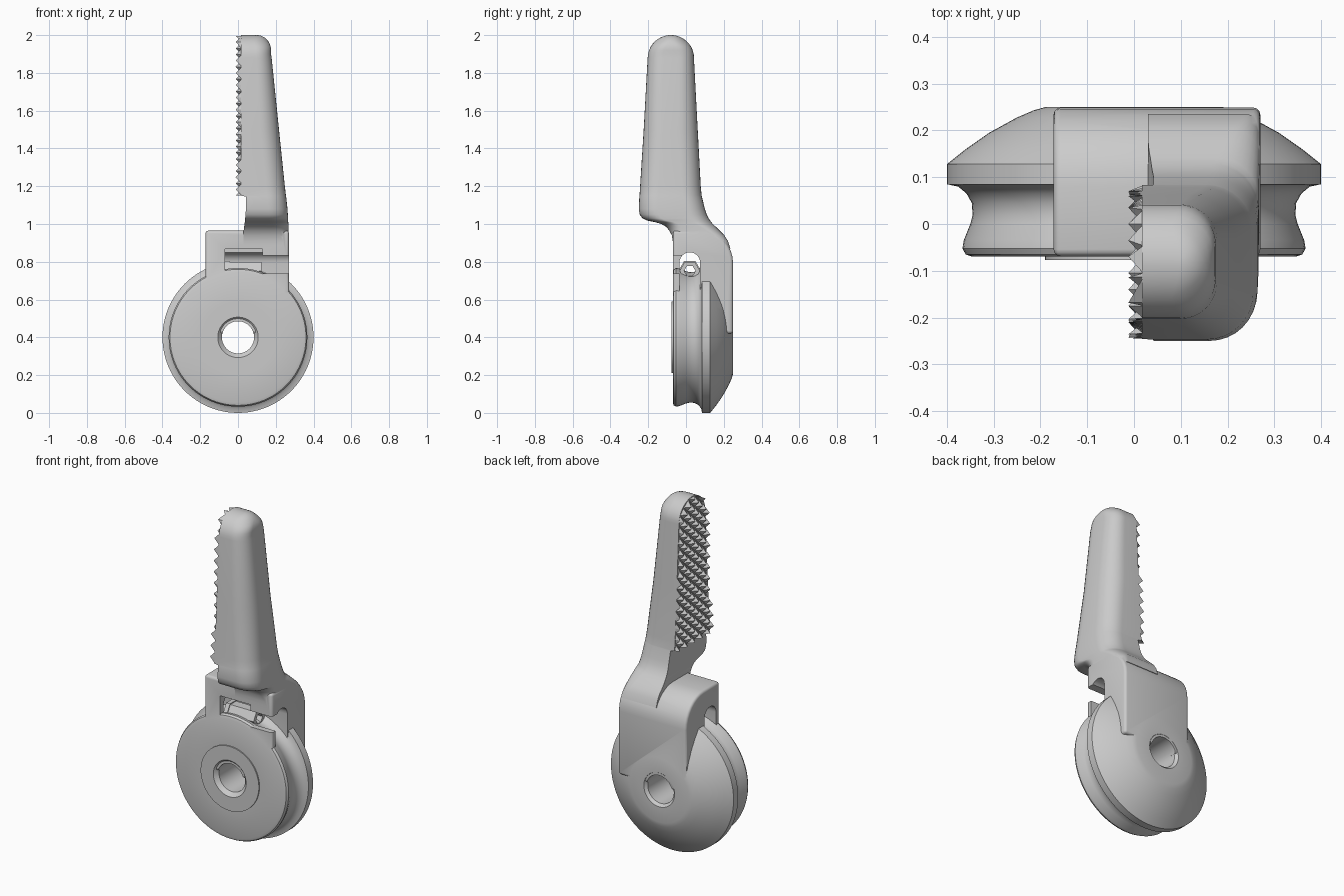
import bpy, bmesh
from math import sin, cos, pi, radians

if "Cube" in bpy.data.objects:
    bpy.data.objects.remove(bpy.data.objects["Cube"])


def make(name, verts, faces):
    me = bpy.data.meshes.new(name)
    me.from_pydata(verts, [], faces)
    bm = bmesh.new()
    bm.from_mesh(me)
    bmesh.ops.recalc_face_normals(bm, faces=bm.faces)
    bm.to_mesh(me)
    bm.free()
    ob = bpy.data.objects.new(name, me)
    bpy.context.collection.objects.link(ob)
    return ob


def loft(name, rings, closed=False):
    """Skin equal-length rings; cap the ends or close the loop."""
    n, m = len(rings[0]), len(rings)
    faces = [(i * n + j, i * n + (j + 1) % n,
              (i + 1) % m * n + (j + 1) % n, (i + 1) % m * n + j)
             for i in range(m if closed else m - 1) for j in range(n)]
    if not closed:
        faces += [tuple(range(n))[::-1], tuple(range((m - 1) * n, m * n))]
    return make(name, [p for r in rings for p in r], faces)


def extrude_x(name, prof, xa, xb):
    return loft(name, [[(x, y, z) for y, z in prof] for x in (xa, xb)])


def box(name, xa, xb, ya, yb, za, zb):
    return extrude_x(name, [(ya, za), (yb, za), (yb, zb), (ya, zb)], xa, xb)


def lathe(name, prof, n=96):
    """Spin (radius, y) points around the wheel axle."""
    return loft(name, [[(r * cos(2 * pi * i / n), y, .4 + r * sin(2 * pi * i / n))
                        for r, y in prof] for i in range(n)], True)


def apply(ob):
    bpy.context.view_layer.objects.active = ob
    for m in list(ob.modifiers):
        bpy.ops.object.modifier_apply(modifier=m.name)


def boolean(ob, other, op):
    m = ob.modifiers.new("bool", 'BOOLEAN')
    m.operation, m.object, m.solver = op, other, 'EXACT'
    apply(ob)
    bpy.data.objects.remove(other, do_unlink=True)


def bevel(ob, width):
    m = ob.modifiers.new("bevel", 'BEVEL')
    m.width, m.segments, m.limit_method, m.angle_limit = width, 3, 'ANGLE', radians(50)
    apply(ob)


def smooth(ob, angle=35):
    bpy.ops.object.select_all(action='DESELECT')
    ob.select_set(True)
    bpy.context.view_layer.objects.active = ob
    bpy.ops.object.shade_smooth_by_angle(angle=radians(angle))


# grooved wheel with domed back and chamfered bore
wheel = lathe("wheel_lever", [
    (.085, -.055), (.107, -.077), (.19, -.077), (.19, -.07), (.345, -.07),
    (.36, -.065), (.367, -.052), (.364, -.035), (.35, 0), (.345, .02), (.347, .045),
    (.358, .065), (.376, .08), (.4, .085), (.4, .128), (.36, .16), (.31, .195),
    (.25, .228), (.215, .243), (.19, .25), (.1, .25), (.085, .235)])

# arched clamp block and back plate
arc = [(.075 + .17 * cos(a * pi / 16) + .004, .795 + .17 * sin(a * pi / 16)) for a in range(9)]
block = extrude_x("block", [(-.069, .42), (.249, .42)] + arc + [(-.069, .965)], -.172, .27)
bevel(block, .015)
tunnel = [(.02 + .055 * cos(a * pi / 12), .795 + .055 * sin(a * pi / 12)) for a in range(13)]
boolean(block, extrude_x("tunnel_cut", [(-.035, .3), (.075, .3)] + tunnel, -.4, .5), 'DIFFERENCE')
boolean(block, box("side_cut", .12, .5, -.3, .03, .738, .832), 'DIFFERENCE')
boolean(block, box("window_cut", -.07, .13, -.3, .03, .69, .868), 'DIFFERENCE')

# handle: D-shaped sections (z, x0, x1, y0, y1, corner radius)
table = [
    (.87, .03, .269, -.068, .235, .03), (.91, .03, .269, -.07, .222, .04),
    (.94, .03, .269, -.075, .203, .06), (.965, .03, .268, -.088, .178, .07),
    (.985, .032, .267, -.105, .158, .08), (1.0, .035, .267, -.13, .142, .09),
    (1.01, .036, .266, -.165, .134, .1), (1.018, .037, .266, -.205, .128, .1),
    (1.03, .038, .265, -.23, .12, .1), (1.05, .04, .264, -.245, .11, .1),
    (1.08, .042, .262, -.25, .1, .1), (1.145, .042, .255, -.247, .084, .1),
    (1.15, .017, .254, -.246, .083, .1), (1.2, .017, .248, -.243, .078, .1),
    (1.5, .017, .217, -.224, .062, .1), (1.88, .017, .178, -.203, .042, .08)]
for k in range(1, 10):
    a = k * pi / 2 / 9.4
    h = .1225 * cos(a)
    z = 1.88 + .12 * sin(a)
    t = max(0, (z - 1.92) / .08)
    table.append((z, .017, .1 + .075 * (1 - t * t) ** .5, -.08 - h, -.08 + h, .08))
table[-1] = (2.0,) + table[-1][1:]


def section(z, x0, x1, y0, y1, r):
    r = min(r, (y1 - y0) * .48, (x1 - x0) * .95)
    pts = [(x0, y0, z)]
    for cy, s in ((y0 + r, -pi / 2), (y1 - r, 0)):
        pts += [(x1 - r + r * cos(s + i * pi / 16), cy + r * sin(s + i * pi / 16), z)
                for i in range(9)]
    return pts + [(x0, y1, z)]


handle = loft("handle", [section(*row) for row in table])

# fuse everything, then reopen the axle bore
boolean(wheel, block, 'UNION')
boolean(wheel, handle, 'UNION')
boolean(wheel, loft("bore_cut", [[(.085 * cos(i * pi / 24), y, .4 + .085 * sin(i * pi / 24))
                                  for i in range(48)] for y in (-.3, .5)]), 'DIFFERENCE')
smooth(wheel)

# hexagonal tube inside the clamp window, with a collar at its left end
def tube(name, xa, xb, ro, ri):
    def ring(x, r):
        return [(x, .02 + r * cos(i * pi / 3), .752 + r * sin(i * pi / 3)) for i in range(6)]
    return loft(name, [ring(xa, ri), ring(xa, ro), ring(xb, ro), ring(xb, ri)], True)


tube("hex_insert", -.068, .125, .054, .03)
tube("hex_insert_collar", -.07, -.045, .06, .03)

# staggered pyramid grip teeth on the flat side
def limits(z):
    for a, b in zip(table, table[1:]):
        if a[0] <= z <= b[0]:
            t = (z - a[0]) / (b[0] - a[0])
            return a[3] + t * (b[3] - a[3]), a[4] + t * (b[4] - a[4])
    return -.1, -.06


verts, faces = [], []
hy, hz = .035, .0325
for row in range(27):
    zc = 1.15 + row * hz
    for col in range(-5, 6):
        yc = -.07 + (2 * col + row % 2) * hy
        lo, hi = limits(min(zc, 1.99))
        if not lo - .012 < yc < hi + .012:
            continue
        b = len(verts)
        for x, dy, dz in ((.02, hy, 0), (.02, 0, hz), (.02, -hy, 0), (.02, 0, -hz), (-.012, 0, 0)):
            z = min(max(zc + dz, 1.15), 1.995)
            lo, hi = limits(z)
            verts.append((x, min(max(yc + dy, lo), hi), z))
        faces += [(b + i, b + (i + 1) % 4, b + 4) for i in range(4)]
        faces.append((b + 3, b + 2, b + 1, b))
make("grip_teeth", verts, faces)
